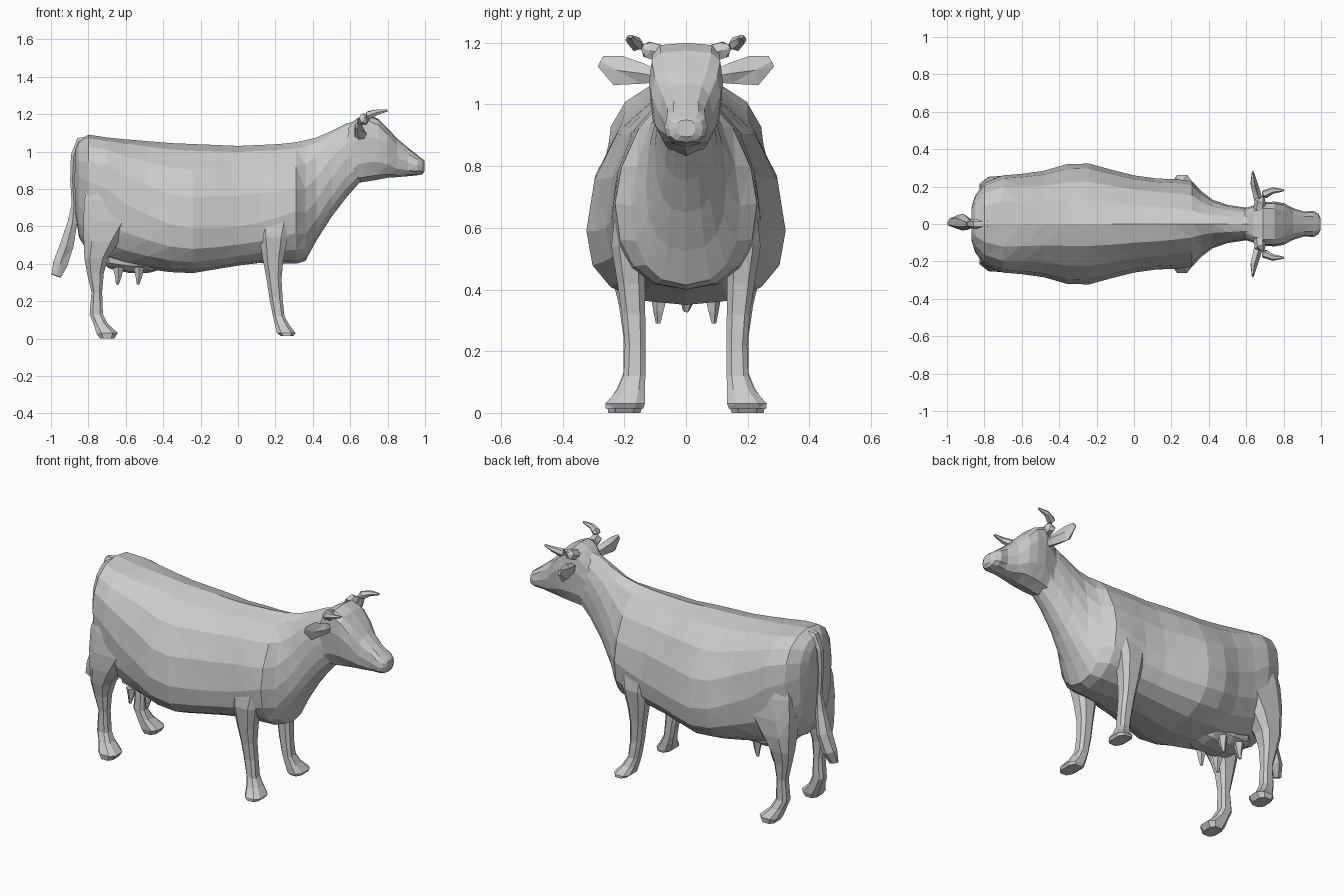
import bpy, bmesh, math
from mathutils import Vector


def loft(name, rings, mirror=False):
    """Skin a list of equal-length rings, cap both ends, keep flat faces."""
    bm = bmesh.new()
    rows = [[bm.verts.new(p) for p in r] for r in rings]
    n = len(rows[0])
    for a, b in zip(rows, rows[1:]):
        for i in range(n):
            j = (i + 1) % n
            bm.faces.new((a[i], a[j], b[j], b[i]))
    bm.faces.new(rows[0][::-1])
    bm.faces.new(rows[-1])
    bmesh.ops.triangulate(bm, faces=bm.faces[:])
    bmesh.ops.recalc_face_normals(bm, faces=bm.faces[:])
    me = bpy.data.meshes.new(name)
    bm.to_mesh(me)
    bm.free()
    ob = bpy.data.objects.new(name, me)
    bpy.context.collection.objects.link(ob)
    if mirror:
        m = ob.modifiers.new("mirror", 'MIRROR')
        m.use_axis = (False, True, False)
        m.use_mirror_merge = False
    return ob


def power(v, e):
    return math.copysign(abs(v) ** e, v)


def upright(x, zb, zt, w, zw, e=1.0, eb=.8, n=16):
    """Cross-section: bottom, top, half width, widest height, squareness above and below."""
    ring = []
    for i in range(n):
        t = 2 * math.pi * i / n + math.pi / 2
        up = math.sin(t) > 0
        k = e if up else eb
        c, s = power(math.cos(t), k), power(math.sin(t), k)
        ring.append(Vector((x, w * c, zw + s * ((zt - zw) if up else (zw - zb)))))
    return ring


def level(z, x0, x1, y0, y1, n=8):
    """Horizontal cross-section of a leg."""
    return [Vector(((x0 + x1) / 2 + (x1 - x0) / 2 * power(math.cos(t), .7),
                    (y0 + y1) / 2 + (y1 - y0) / 2 * power(math.sin(t), .7), z))
            for t in (2 * math.pi * (i + .5) / n for i in range(n))]


def tube(name, path, n=6, mirror=False):
    """Tapered tube; path items are x, y, z, side radius, other radius."""
    pts = [Vector(p[:3]) for p in path]
    rings = []
    for i, p in enumerate(pts):
        d = (pts[min(i + 1, len(pts) - 1)] - pts[max(i - 1, 0)]).normalized()
        ref = Vector((0, 1, 0)) if abs(d.y) < .7 else Vector((1, 0, 0))
        u = (ref - d * ref.dot(d)).normalized()
        v = d.cross(u)
        rings.append([p + u * path[i][3] * math.cos(2 * math.pi * k / n)
                      + v * path[i][4] * math.sin(2 * math.pi * k / n) for k in range(n)])
    return loft(name, rings, mirror)


# Torso and neck: x, bottom, top, half width, widest height, squareness
body = [
    (-.868, .66, 1.02, .09, .90, .9),
    (-.850, .54, 1.06, .15, .86, .9),
    (-.80, .46, 1.09, .22, .84, .85),
    (-.70, .42, 1.075, .26, .80, .8),
    (-.60, .39, 1.065, .268, .72, .85),
    (-.48, .37, 1.055, .285, .66, .95),
    (-.36, .355, 1.045, .32, .61, 1.05),
    (-.24, .35, 1.04, .323, .59, 1.05),
    (-.12, .37, 1.035, .29, .59, 1),
    (.0, .39, 1.03, .26, .60, 1),
    (.12, .405, 1.035, .243, .62, 1),
    (.22, .40, 1.04, .24, .65, 1.1, .9),
    (.31, .40, 1.05, .23, .68, 1.2, .9),
    (.36, .415, 1.06, .175, .67, 1.15, .85),
    (.42, .525, 1.075, .13, .74, 1.05),
    (.50, .65, 1.11, .102, .86, .9),
    (.58, .755, 1.15, .09, .96, .9),
    (.66, .845, 1.17, .08, 1.0, .9),
]
loft("torso_and_neck", [upright(*s) for s in body])

# Head, from the poll to the muzzle
head = [
    (.58, .775, 1.13, .08, 1.0, .9),
    (.64, .832, 1.18, .10, 1.06, .55),
    (.69, .84, 1.20, .115, 1.08, .45),
    (.75, .85, 1.175, .12, 1.07, .55),
    (.80, .86, 1.125, .112, 1.03, .7),
    (.85, .863, 1.07, .085, .97, .75),
    (.91, .868, 1.02, .066, .94, .75),
    (.96, .873, .98, .07, .925, .75),
    (.985, .878, .962, .055, .92, .8),
    (.998, .895, .95, .03, .925, .8),
]
loft("head", [upright(*s, n=12) for s in head])

# Front legs: z, x range, y range
front = [
    (.80, .17, .26, .12, .19), (.64, .09, .30, .12, .235),
    (.54, .11, .27, .13, .245), (.42, .13, .245, .13, .225),
    (.32, .15, .235, .13, .21), (.22, .165, .24, .13, .20),
    (.12, .185, .25, .13, .205), (.075, .195, .275, .13, .225),
    (.03, .205, .31, .13, .265), (.015, .225, .30, .135, .265),
]
loft("front_leg", [level(*s) for s in front], True)

# Hind legs with broad thighs
hind = [
    (.92, -.78, -.60, .10, .21), (.74, -.83, -.52, .07, .25),
    (.62, -.835, -.55, .07, .26), (.52, -.83, -.63, .09, .255),
    (.43, -.825, -.69, .12, .24), (.35, -.81, -.715, .135, .22),
    (.25, -.785, -.725, .14, .205), (.13, -.795, -.72, .135, .205),
    (.08, -.775, -.695, .135, .225), (.03, -.76, -.64, .135, .26),
    (.0, -.74, -.66, .145, .255),
]
loft("hind_leg", [level(*s) for s in hind], True)

# Udder and teats
udder = [(-.74, .42, .06), (-.69, .375, .11), (-.58, .35, .13), (-.47, .352, .12), (-.38, .38, .06)]
loft("udder", [upright(x, zb, .55, w, .45, .9, .7, 12) for x, zb, w in udder])
for i, x in enumerate((-.64, -.53)):
    tube(f"teats_{i + 1}", [(x, .085, .38, .03, .03), (x, .088, .33, .018, .018),
                            (x - .005, .09, .29, .008, .008)], 5, True)

# Tail and its tuft
tube("tail", [(-.78, 0, 1.06, .03, .03), (-.845, 0, 1.055, .028, .025), (-.878, 0, .98, .022, .018),
              (-.885, 0, .85, .018, .014), (-.877, 0, .72, .018, .014),
              (-.885, .0, .62, .03, .03), (-.915, .01, .50, .045, .042),
              (-.95, .01, .40, .035, .045), (-.972, 0, .335, .012, .03)])

# Ears: thin angular leaves reaching sideways
tube("ear", [(.675, .09, 1.09, .015, .02), (.66, .14, 1.10, .025, .035), (.64, .22, 1.11, .02, .052),
             (.635, .277, 1.14, .006, .02)], 5, True)

# Horns: out from the poll, then curling forward
tube("horn", [(.67, .08, 1.165, .032, .032), (.675, .125, 1.178, .03, .03), (.70, .16, 1.195, .024, .024),
              (.745, .18, 1.21, .017, .016), (.80, .18, 1.22, .006, .006)], 6, True)
